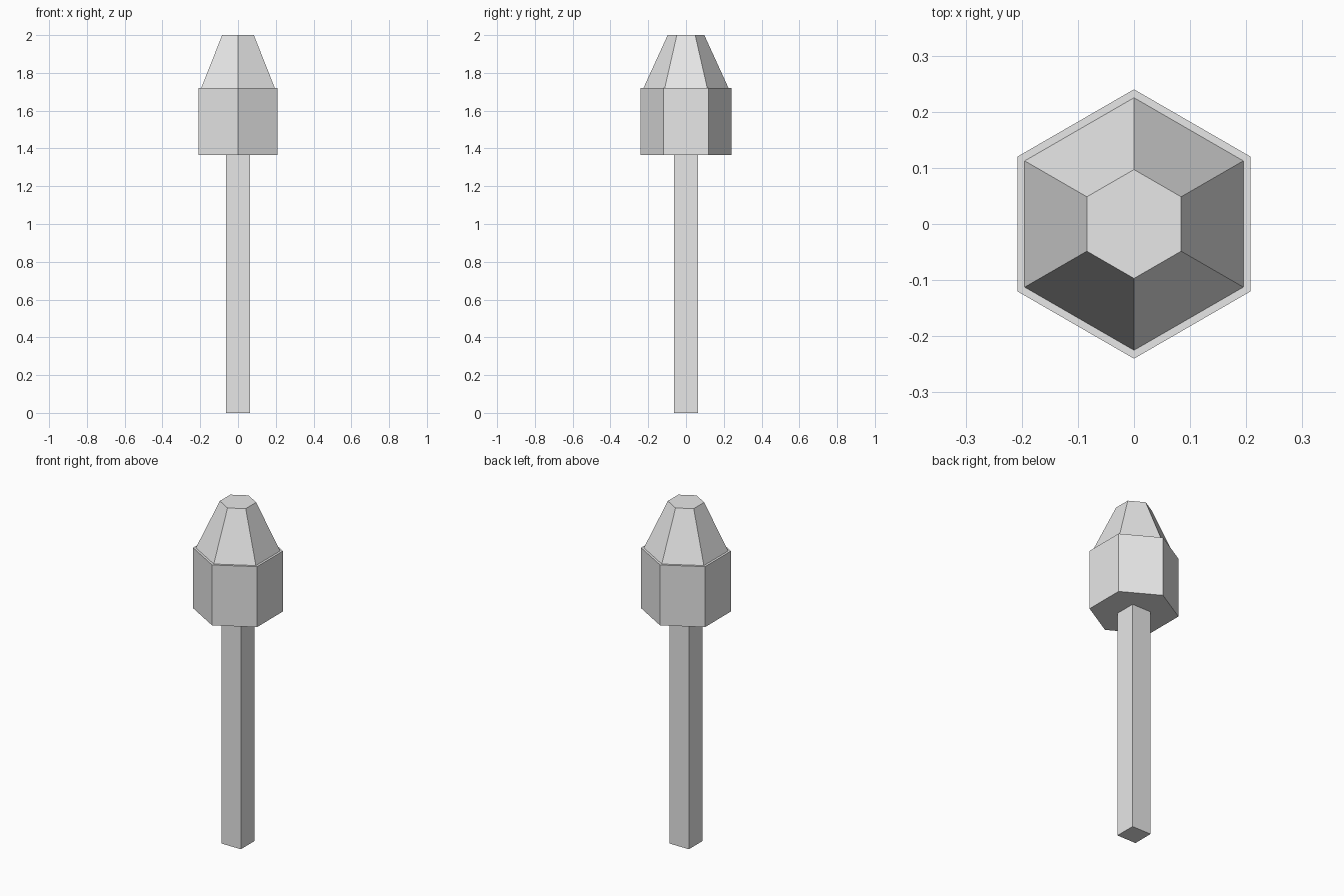
import bpy
import bmesh
from math import cos, sin, pi, sqrt

cube = bpy.data.objects.get("Cube")
if cube:
    bpy.data.objects.remove(cube, do_unlink=True)

# One plain grey for the whole model
grey = bpy.data.materials.new("light grey")
grey.use_nodes = True
grey.diffuse_color = (0.8, 0.8, 0.8, 1)
grey.node_tree.nodes["Principled BSDF"].inputs["Base Color"].default_value = (0.8, 0.8, 0.8, 1)


def frustum(name, sides, start, z0, r0, z1, r1):
    """Flat-faced solid between two regular polygons, first corner at angle start."""
    bm = bmesh.new()
    rings = []
    for z, r in ((z0, r0), (z1, r1)):
        angles = [start + 2 * pi * i / sides for i in range(sides)]
        rings.append([bm.verts.new((r * cos(a), r * sin(a), z)) for a in angles])
    low, high = rings
    bm.faces.new(low[::-1])
    bm.faces.new(high)
    for i in range(sides):
        j = (i + 1) % sides
        bm.faces.new((low[i], low[j], high[j], high[i]))
    mesh = bpy.data.meshes.new(name)
    bm.to_mesh(mesh)
    bm.free()
    mesh.materials.append(grey)
    obj = bpy.data.objects.new(name, mesh)
    bpy.context.collection.objects.link(obj)
    return obj


# Square post, hexagonal head and tapered hexagonal cap
frustum("post", 4, pi / 4, 0, 0.0625 * sqrt(2), 1.365, 0.0625 * sqrt(2))
frustum("head", 6, pi / 2, 1.365, 0.24, 1.72, 0.24)
frustum("cap", 6, pi / 2, 1.72, 0.225, 2.0, 0.097)
